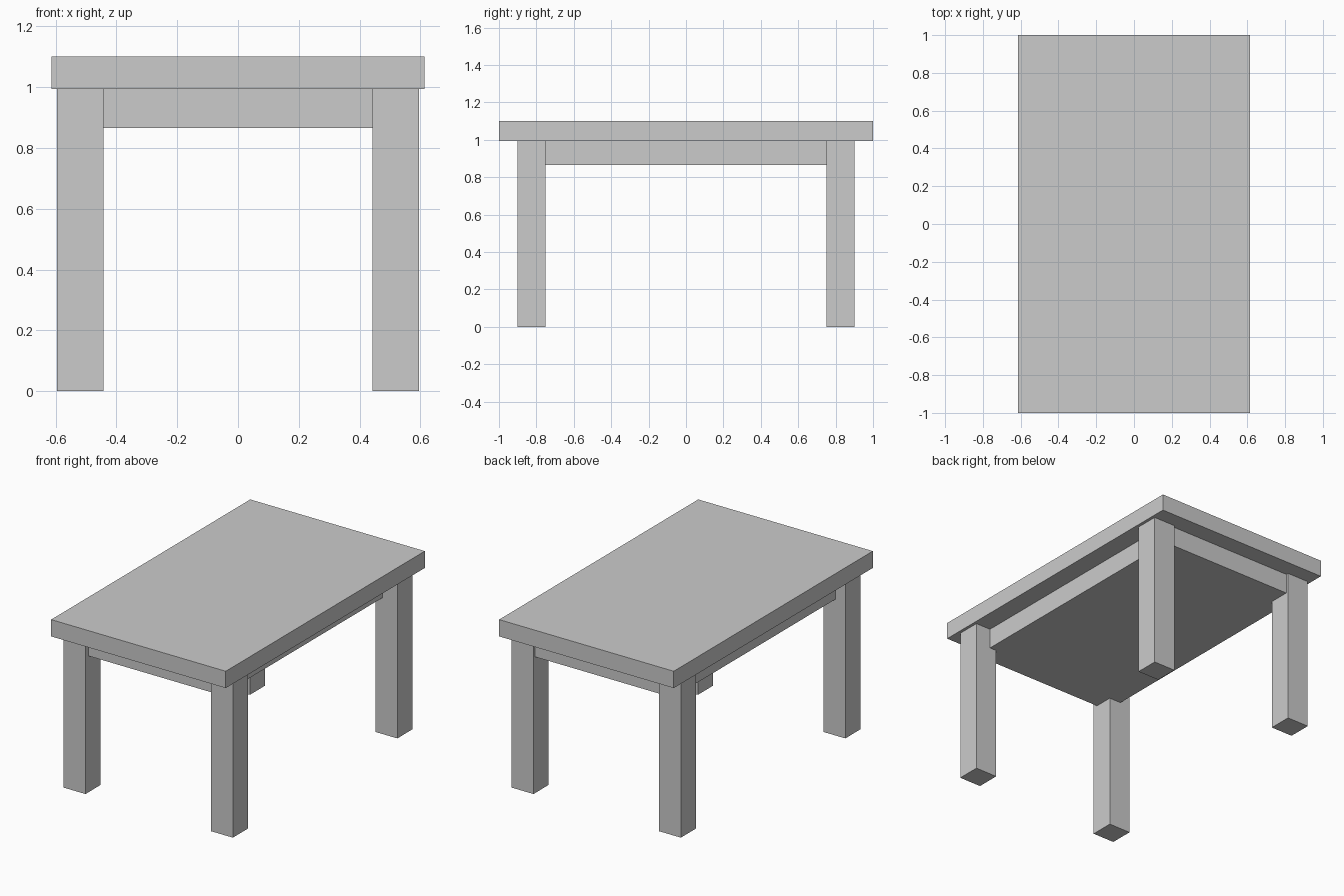
import bpy

if "Cube" in bpy.data.objects:
    bpy.data.objects.remove(bpy.data.objects["Cube"])


def box(name, lo, hi):
    """Axis-aligned box from its lowest to its highest corner."""
    centre = [(a + b) / 2 for a, b in zip(lo, hi)]
    bpy.ops.mesh.primitive_cube_add(size=1, location=centre)
    obj = bpy.context.object
    obj.name = name
    obj.scale = [b - a for a, b in zip(lo, hi)]
    bpy.ops.object.transform_apply(location=False, rotation=False, scale=True)
    return obj


TOP_UNDERSIDE = 0.994

# Table top
box("table_top", (-0.614, -1.0, TOP_UNDERSIDE), (0.614, 1.0, 1.101))

# Solid apron block under the top, set back slightly unevenly between the legs
box("apron", (-0.525, -0.87, 0.866), (0.49, 0.885, TOP_UNDERSIDE))

# Four square legs
for y_name, sy in (("front", -1), ("back", 1)):
    for x_name, sx in (("left", -1), ("right", 1)):
        x, y = sx * 0.5185, sy * 0.826
        box(f"{y_name}_{x_name}_leg",
            (x - 0.0765, y - 0.075, 0.0),
            (x + 0.0765, y + 0.075, TOP_UNDERSIDE))
